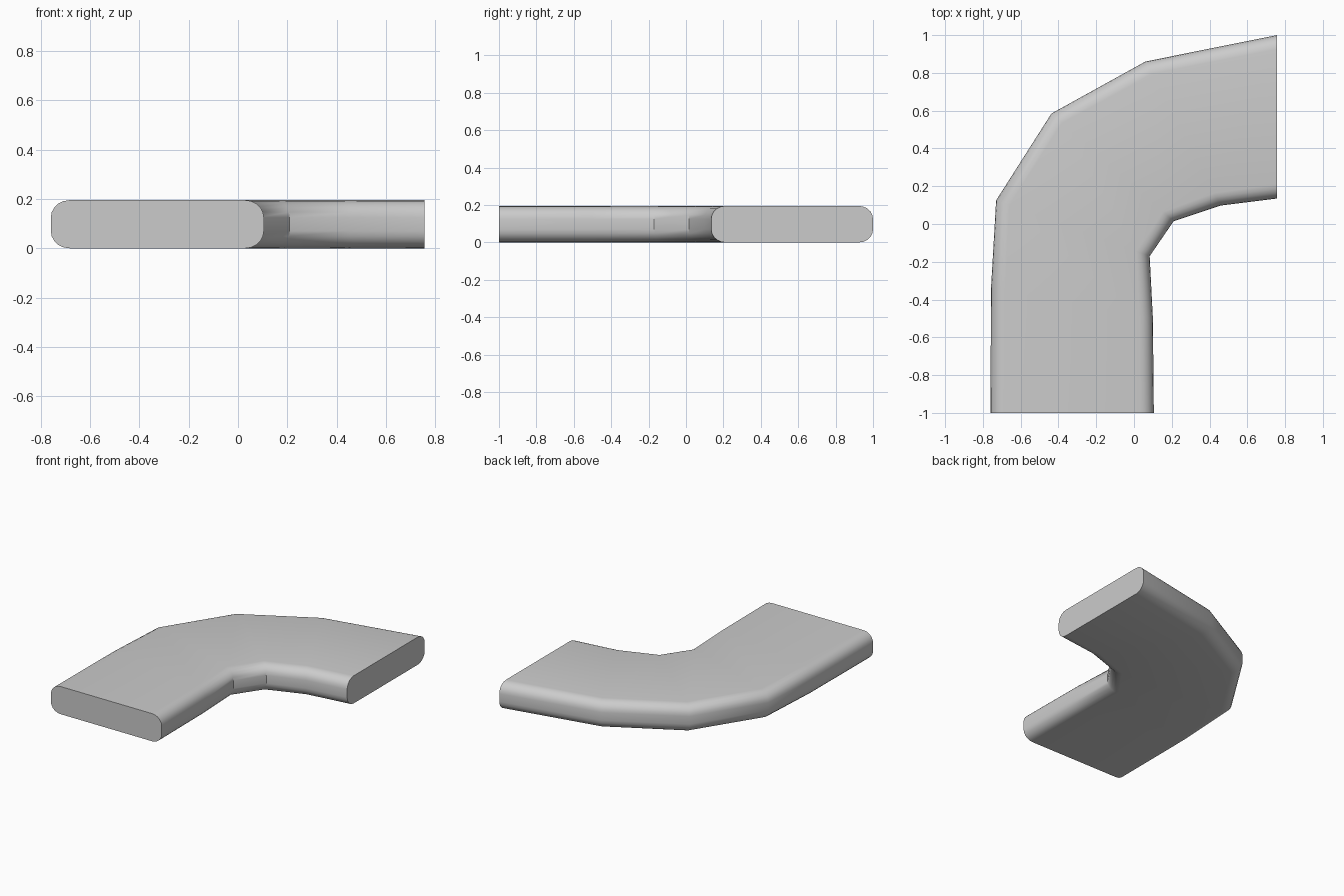
import bpy, bmesh, math
from mathutils import Vector

if "Cube" in bpy.data.objects:
    bpy.data.objects.remove(bpy.data.objects["Cube"])

HEIGHT, RX, RZ, SEG = 0.195, 0.075, 0.07, 5

# Matching outer / inner edge points along the bend
stations = [
    ((-0.76, -1.0), (0.105, -1.0)),
    ((-0.757, -0.34), (0.10, -0.50)),
    ((-0.73, 0.125), (0.083, -0.17)),
    ((-0.437, 0.585), (0.21, 0.015)),
    ((0.06, 0.86), (0.46, 0.098)),
    ((0.757, 1.0), (0.757, 0.135)),
]


def section(outer, inner):
    """Rounded-rectangle cross-section standing on the outer-inner line."""
    a, b = Vector((*outer, 0)), Vector((*inner, 0))
    width, along = (b - a).length, (b - a).normalized()
    corners = [(width - RX, HEIGHT - RZ), (RX, HEIGHT - RZ), (RX, RZ), (width - RX, RZ)]
    pts = []
    for k, (cx, cz) in enumerate(corners):
        for i in range(SEG + 1):
            t = math.pi / 2 * (k + i / SEG)
            pts.append(a + along * (cx + RX * math.cos(t)) + Vector((0, 0, cz + RZ * math.sin(t))))
    return pts


# Bent slab: bridge the cross-sections and cap both ends
bm = bmesh.new()
rings = [[bm.verts.new(p) for p in section(o, i)] for o, i in stations]
n = len(rings[0])
for r0, r1 in zip(rings, rings[1:]):
    for j in range(n):
        k = (j + 1) % n
        bm.faces.new((r0[j], r0[k], r1[k], r1[j]))
bm.faces.new(rings[0])
bm.faces.new(rings[-1])
bmesh.ops.recalc_face_normals(bm, faces=bm.faces)
mesh = bpy.data.meshes.new("curved_slab")
bm.to_mesh(mesh)
bm.free()
slab = bpy.data.objects.new("curved_slab", mesh)
bpy.context.collection.objects.link(slab)

# Smooth shading with sharp caps and inner creases
bpy.context.view_layer.objects.active = slab
slab.select_set(True)
bpy.ops.object.shade_smooth_by_angle(angle=math.radians(33))
